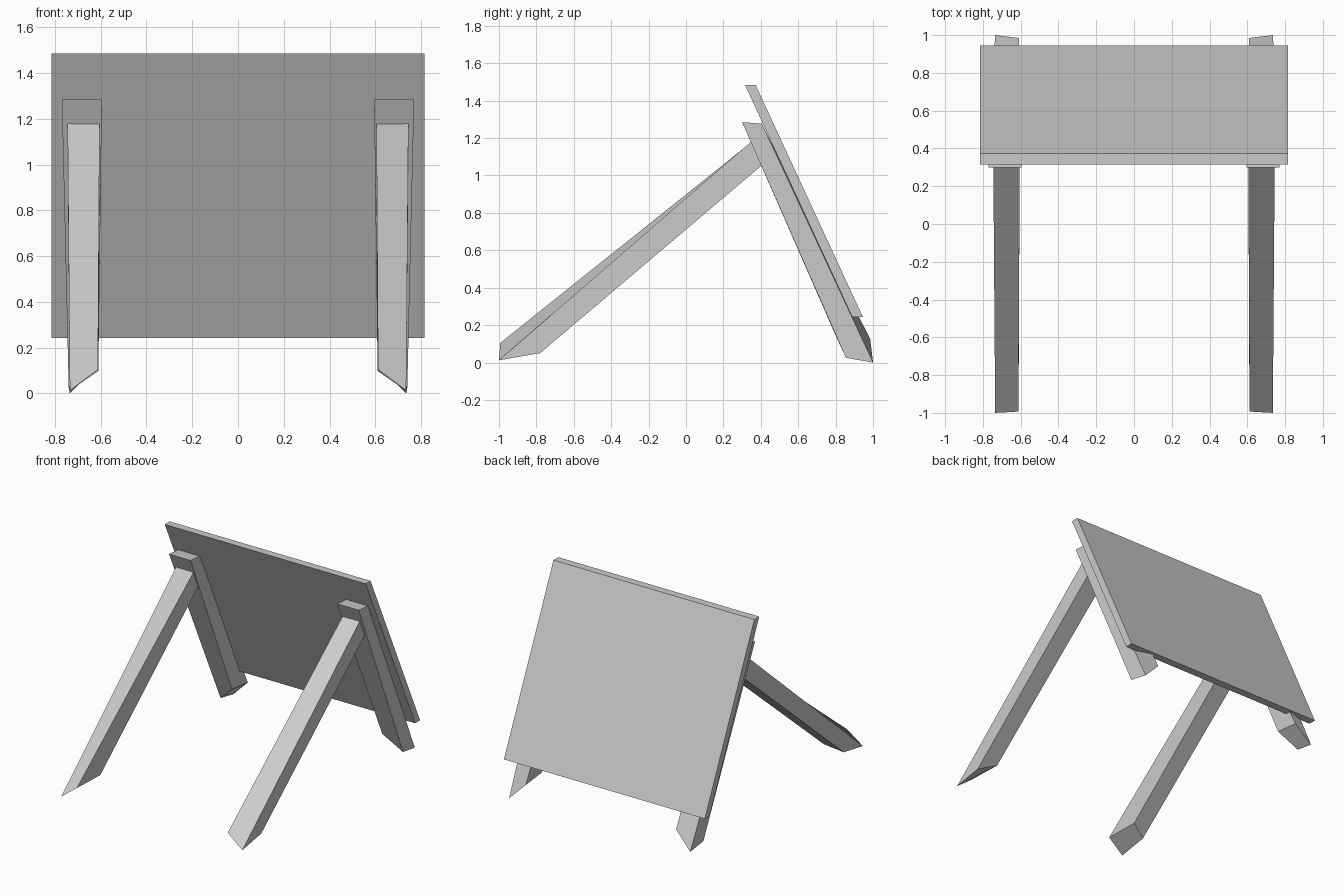
import bpy
import bmesh

if "Cube" in bpy.data.objects:
    bpy.data.objects.remove(bpy.data.objects["Cube"], do_unlink=True)

grey = bpy.data.materials.new("plain grey")
grey.use_nodes = True
grey.diffuse_color = (0.6, 0.6, 0.6, 1)
grey.node_tree.nodes["Principled BSDF"].inputs["Base Color"].default_value = grey.diffuse_color


def beam(name, start, end, side=1):
    """Four-sided bar between two cross-sections, mirrored in x by side."""
    bm = bmesh.new()
    a, b = ([bm.verts.new((side * x, y, z)) for x, y, z in ring] for ring in (start, end))
    bm.faces.new(a)
    bm.faces.new(b)
    for i in range(4):
        j = (i + 1) % 4
        bm.faces.new((a[i], a[j], b[j], b[i]))
    bmesh.ops.recalc_face_normals(bm, faces=bm.faces)
    mesh = bpy.data.meshes.new(name)
    bm.to_mesh(mesh)
    bm.free()
    mesh.materials.append(grey)
    obj = bpy.data.objects.new(name, mesh)
    bpy.context.collection.objects.link(obj)


# Leaning panel, with level top and bottom edges
W = 0.815
panel = [(0.315, 1.485), (0.372, 1.485), (0.946, 0.243), (0.889, 0.243)]
beam("panel", [(-W, y, z) for y, z in panel], [(W, y, z) for y, z in panel])

# Sections run: outer front, outer back, inner back, inner front
rear_top = [(0.77, 0.30, 1.285), (0.77, 0.405, 1.277),
            (0.595, 0.405, 1.277), (0.595, 0.30, 1.285)]
rear_foot = [(0.74, 0.855, 0.025), (0.735, 1.0, 0.0),
             (0.61, 0.985, 0.125), (0.61, 0.80, 0.145)]

# Sections run: outer upper, outer lower, inner lower, inner upper
prop_top = [(0.745, 0.348, 1.18), (0.745, 0.403, 1.052),
            (0.605, 0.403, 1.052), (0.605, 0.348, 1.177)]
prop_foot = [(0.735, -1.0, 0.012), (0.735, -0.78, 0.05),
             (0.61, -0.725, 0.098), (0.612, -0.993, 0.105)]

# Rear legs behind the panel and the long props bracing them
for label, side in (("left", 1), ("right", -1)):
    beam(label + "_rear_leg", rear_top, rear_foot, side)
    beam(label + "_front_prop", prop_top, prop_foot, side)
